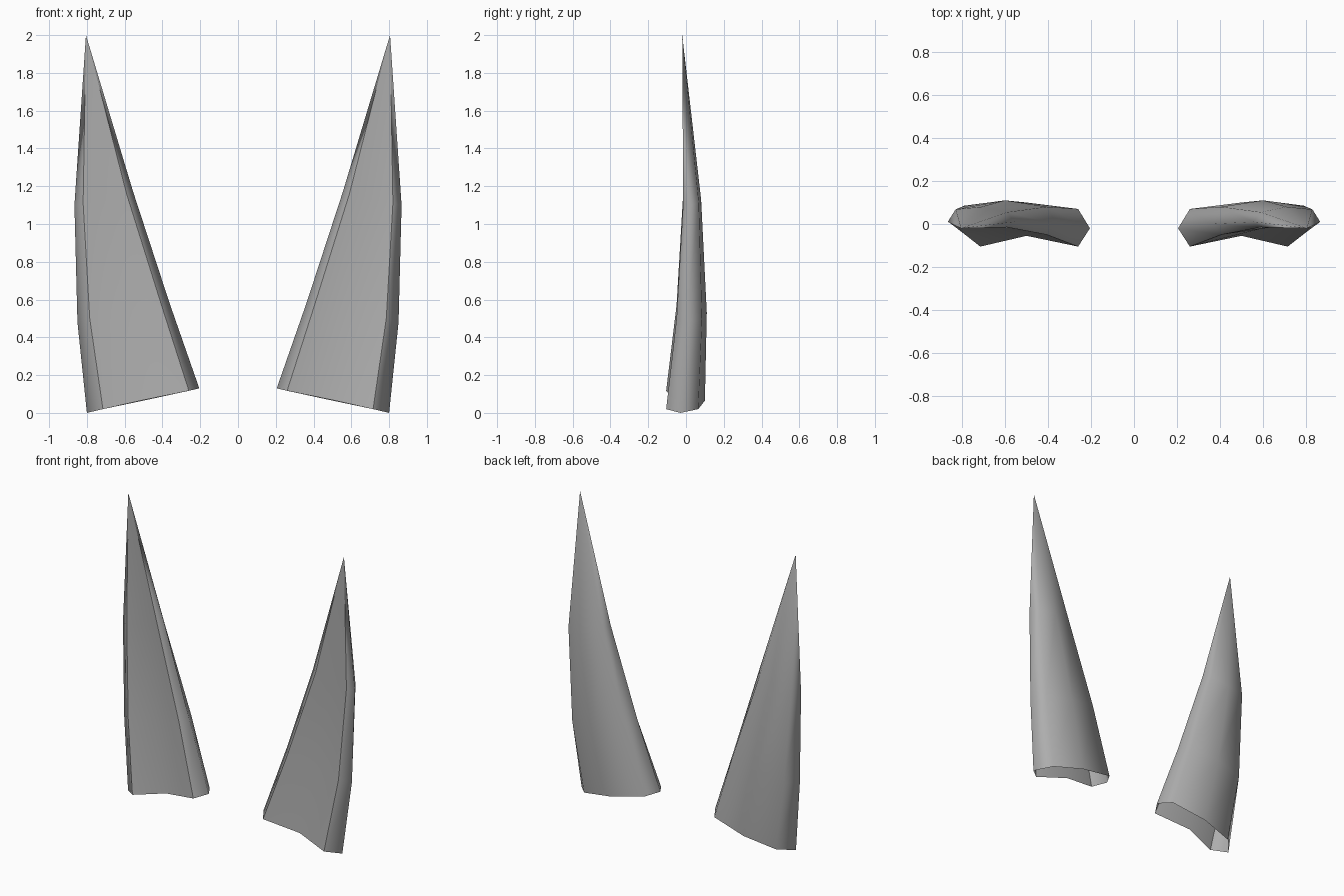
import bpy, bmesh

cube = bpy.data.objects.get("Cube")
if cube:
    bpy.data.objects.remove(cube, do_unlink=True)

# One plain grey for both shells
grey = bpy.data.materials.new("plain_grey")
grey.use_nodes = True
colour = (0.42, 0.42, 0.42, 1.0)
grey.diffuse_color = colour
grey.node_tree.nodes["Principled BSDF"].inputs["Base Color"].default_value = colour

# Cross-sections from the open base upwards; each runs
# outer, front outer, front mid, front inner, inner, back inner, back mid, back outer
RINGS = [
    [(0.80, -0.03, 0.00), (0.715, -0.105, 0.02), (0.50, -0.055, 0.068), (0.26, -0.105, 0.117),
     (0.205, -0.02, 0.13), (0.26, 0.07, 0.117), (0.50, 0.10, 0.065), (0.715, 0.065, 0.02)],
    [(0.85, 0.00, 0.48), (0.785, -0.05, 0.50), (0.60, -0.02, 0.535), (0.405, -0.05, 0.57),
     (0.362, 0.00, 0.58), (0.405, 0.08, 0.57), (0.60, 0.11, 0.53), (0.79, 0.085, 0.495)],
    [(0.866, 0.01, 1.10), (0.82, -0.015, 1.11), (0.71, -0.005, 1.135), (0.59, -0.015, 1.16),
     (0.555, 0.01, 1.17), (0.59, 0.055, 1.16), (0.71, 0.08, 1.13), (0.83, 0.068, 1.11)],
]
TIP = (0.805, -0.02, 2.0)
SHARP_COLUMNS = (1, 3)  # the two ridges that frame the front panel


def build_ear(name, side):
    bm = bmesh.new()
    rings = [[bm.verts.new((side * x, y, z)) for x, y, z in ring] for ring in RINGS]
    tip = bm.verts.new((side * TIP[0], TIP[1], TIP[2]))
    n = len(rings[0])

    def face(*verts):
        # Keep the winding outward on both sides
        bm.faces.new(verts if side < 0 else verts[::-1])

    # Shell walls, then the fan up to the point
    for low, high in zip(rings, rings[1:]):
        for i in range(n):
            j = (i + 1) % n
            face(low[i], low[j], high[j], high[i])
    for i in range(n):
        face(rings[-1][i], rings[-1][(i + 1) % n], tip)

    # Smooth shell with crisp front ridges
    for f in bm.faces:
        f.smooth = True
    for c in SHARP_COLUMNS:
        column = [ring[c] for ring in rings] + [tip]
        for a, b in zip(column, column[1:]):
            bm.edges.get((a, b)).smooth = False

    mesh = bpy.data.meshes.new(name)
    bm.to_mesh(mesh)
    bm.free()
    mesh.materials.append(grey)
    ear = bpy.data.objects.new(name, mesh)
    bpy.context.collection.objects.link(ear)


build_ear("left_ear", 1)
build_ear("right_ear", -1)
